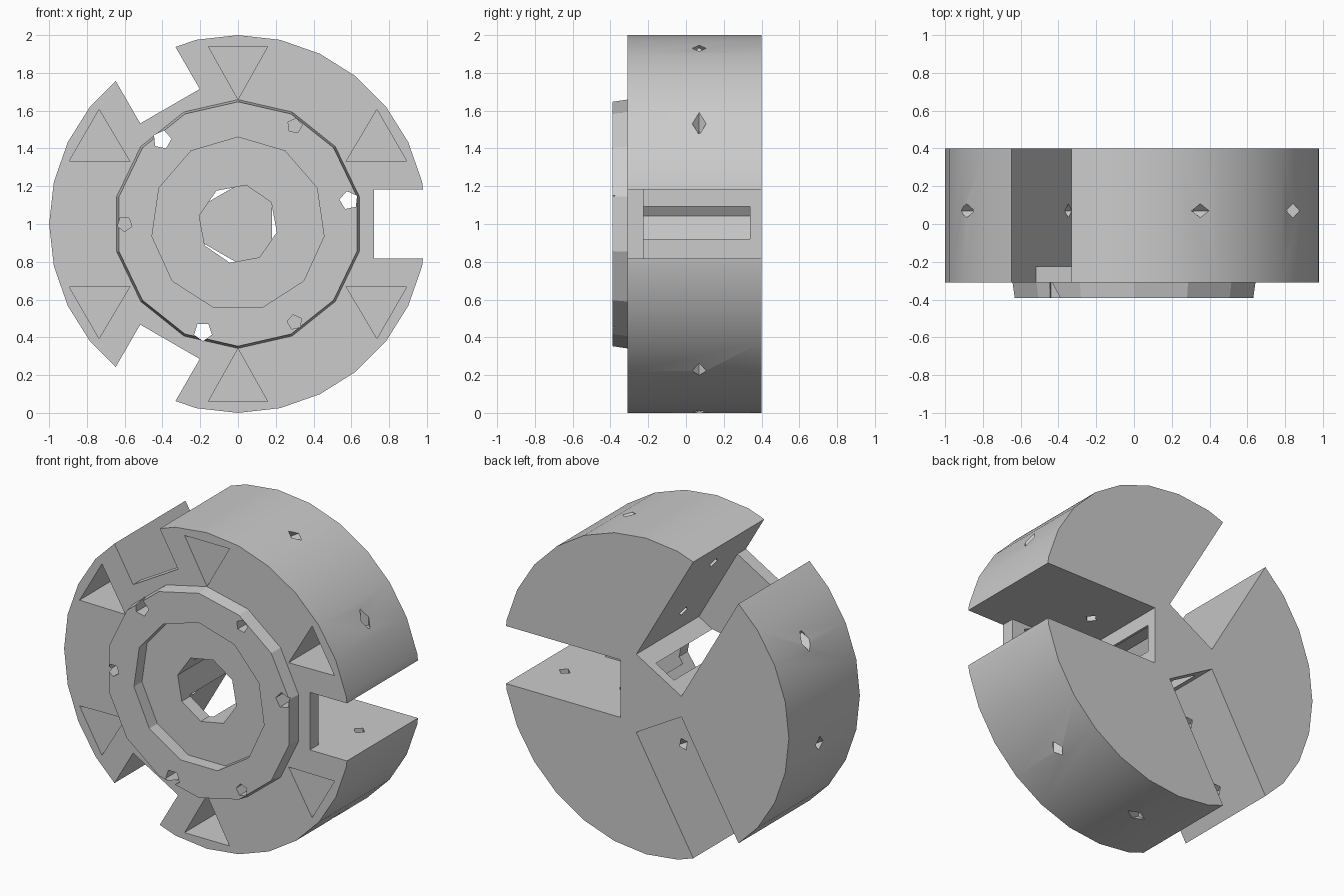
import bpy, bmesh
from math import sin, cos, radians, pi
from mathutils import Matrix, Vector

if "Cube" in bpy.data.objects:
    bpy.data.objects.remove(bpy.data.objects["Cube"])

CENTRE = Vector((0, 0, 1))
FRONT, BACK = -0.31, 0.40

grey = bpy.data.materials.new("plain_grey")
grey.use_nodes = True
grey.diffuse_color = (0.6, 0.6, 0.6, 1)
grey.node_tree.nodes["Principled BSDF"].inputs["Base Color"].default_value = (0.6, 0.6, 0.6, 1)


def finish(name, bm):
    bmesh.ops.recalc_face_normals(bm, faces=bm.faces)
    mesh = bpy.data.meshes.new(name)
    bm.to_mesh(mesh)
    bm.free()
    mesh.materials.append(grey)
    obj = bpy.data.objects.new(name, mesh)
    bpy.context.collection.objects.link(obj)
    return obj


def prism(name, points, y0, y1, end_scale=1.0):
    """Polygon in the x-z plane about the axis, carried from y0 to y1."""
    bm = bmesh.new()
    a = [bm.verts.new(CENTRE + Vector((x, y0, z))) for x, z in points]
    b = [bm.verts.new(CENTRE + Vector((x * end_scale, y1, z * end_scale))) for x, z in points]
    bm.faces.new(a)
    bm.faces.new(b)
    for i in range(len(a)):
        j = (i + 1) % len(a)
        bm.faces.new((a[i], a[j], b[j], b[i]))
    return finish(name, bm)


def circle(radius, sides, start=90):
    return [(radius * cos(radians(start) + 2 * pi * i / sides),
             radius * sin(radians(start) + 2 * pi * i / sides)) for i in range(sides)]


def turn(points, degrees):
    c, s = cos(radians(degrees)), sin(radians(degrees))
    return [(x * c - z * s, x * s + z * c) for x, z in points]


def combine(target, tool, operation="DIFFERENCE"):
    mod = target.modifiers.new("combine", "BOOLEAN")
    mod.operation, mod.object, mod.solver = operation, tool, "EXACT"
    bpy.context.view_layer.objects.active = target
    bpy.ops.object.modifier_apply(modifier=mod.name)
    bpy.data.objects.remove(tool)


def box(r0, r1, half):
    return [(r0, -half), (r1, -half), (r1, half), (r0, half)]


# Drum with a raised front collar
body = prism("slotted_drum", circle(1.0, 28), FRONT, BACK)
combine(body, prism("collar", circle(0.66, 14), -0.30, -0.39, 0.98), "UNION")
combine(body, prism("collar_recess", circle(0.46, 11), -0.5, FRONT))
combine(body, prism("bore", circle(0.21, 8, 78), -0.5, 0.34))

# Three jaw slots, open at the rim and hidden behind a front lip further in
for angle in (0, 120, 240):
    combine(body, prism("slot", turn(box(0.18, 1.2, 0.182), angle), -0.225, 0.6))
    combine(body, prism("slot_mouth", turn(box(0.72, 1.2, 0.182), angle), -0.6, 0.1))

# Six deep triangular pockets
for angle in range(30, 390, 60):
    wedge = [(0.66, 0), (0.94, -0.157), (0.94, 0.157)]
    combine(body, prism("pocket", turn(wedge, angle), -0.6, 0.33))

# Holes in the collar: three reach the slots, three are blind
for angle in (12, 132, 252):
    for r, offset, size, end in ((0.60, 0, 0.05, 0.0), (0.60, 48, 0.04, -0.2)):
        hole = [(x + r, z) for x, z in circle(size, 5)]
        combine(body, prism("collar_hole", turn(hole, angle + offset), -0.5, end))

# Small cross holes in the rim and in the slot walls
bm = bmesh.new()


def pin(x, z, direction, angle):
    aim = Vector((cos(radians(direction)), 0, sin(radians(direction))))
    place = Matrix.Translation(Vector((x, 0.07, z))) @ aim.to_track_quat("Z", "Y").to_matrix().to_4x4()
    spin = Matrix.Translation(CENTRE) @ Matrix.Rotation(-radians(angle), 4, "Y")
    bmesh.ops.create_cone(bm, cap_ends=True, segments=4, radius1=0.037, radius2=0.037,
                          depth=0.12, matrix=spin @ place)


for angle in (0, 120, 240):
    pin(0.84, 0.54, 90, angle)
    pin(0.63, -0.77, 90, angle)
    pin(0.80, -0.18, 90, angle)
    pin(0.38, -0.18, 90, angle)
    pin(0.38, 0.18, 90, angle)
combine(body, finish("cross_holes", bm))

# Smooth rim with crisp edges
bpy.ops.object.select_all(action="DESELECT")
body.select_set(True)
bpy.context.view_layer.objects.active = body
bpy.ops.object.shade_smooth_by_angle(angle=radians(25))
